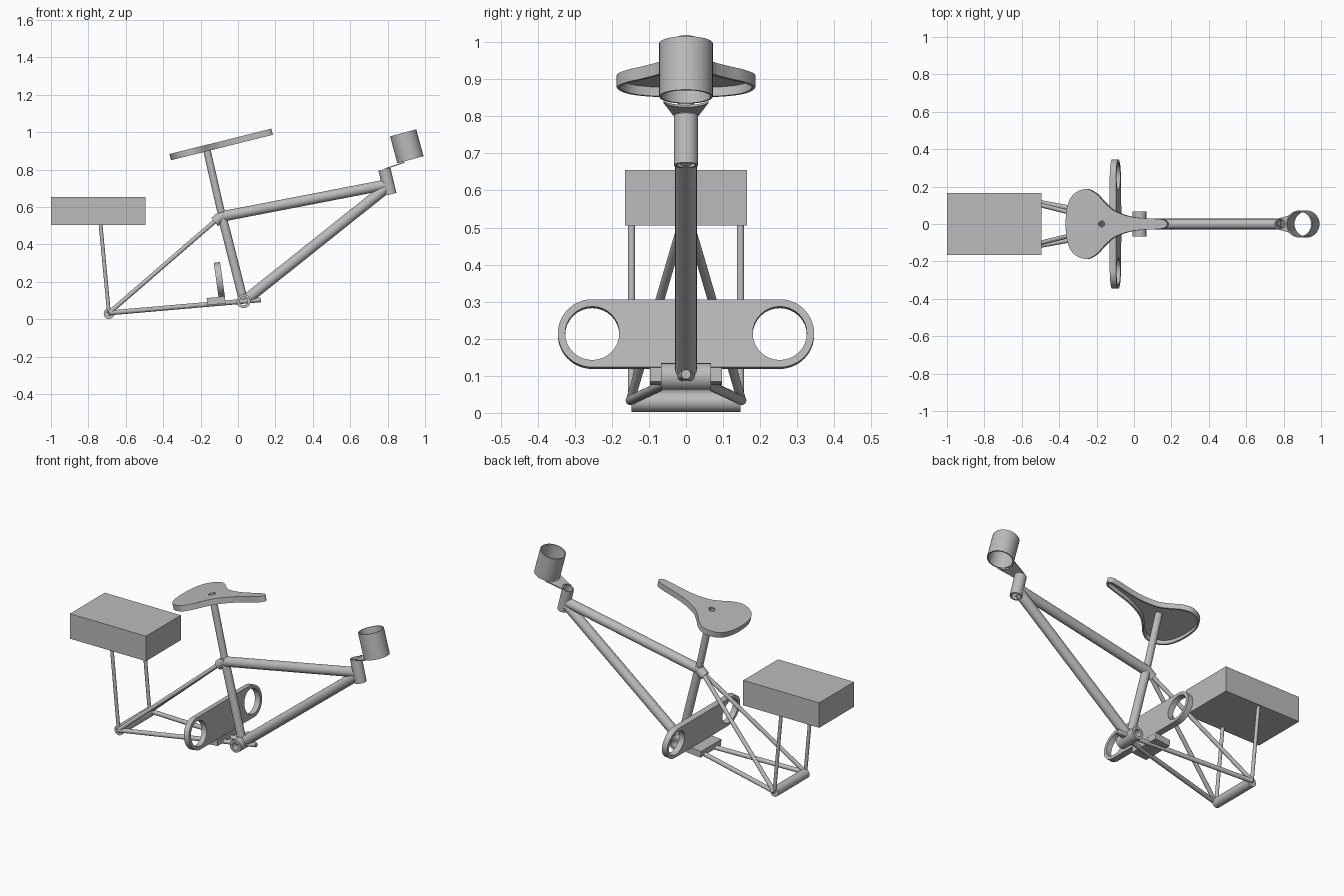
import bpy
import bmesh
from math import sin, cos, pi, radians
from mathutils import Vector, Matrix

default = bpy.data.objects.get("Cube")
if default:
    bpy.data.objects.remove(default)

grey = bpy.data.materials.new("plain grey")
grey.use_nodes = True
colour = (0.5, 0.5, 0.5, 1)
grey.diffuse_color = colour
grey.node_tree.nodes["Principled BSDF"].inputs["Base Color"].default_value = colour


def circle(r, u=0, v=0, n=32, start=0, end=2 * pi):
    """Points on a circle, or on an arc when start and end are given."""
    full = abs(end - start) > 6.28
    steps = n if full else n - 1
    return [(u + r * cos(start + (end - start) * i / steps),
             v + r * sin(start + (end - start) * i / steps)) for i in range(n)]


def finish(name, mesh, matrix):
    bm = bmesh.new()
    bm.from_mesh(mesh)
    bmesh.ops.remove_doubles(bm, verts=bm.verts, dist=0.00005)
    bmesh.ops.recalc_face_normals(bm, faces=bm.faces)
    bm.to_mesh(mesh)
    bm.free()
    mesh.transform(matrix)
    mesh.shade_smooth()
    mesh.set_sharp_from_angle(angle=radians(30))
    mesh.materials.clear()
    mesh.materials.append(grey)
    obj = bpy.data.objects.new(name, mesh)
    bpy.context.collection.objects.link(obj)
    return obj


def plate(name, loops, depth, matrix):
    """Extrude a flat outline; inner loops become holes."""
    curve = bpy.data.curves.new(name, 'CURVE')
    curve.dimensions = '2D'
    curve.fill_mode = 'BOTH'
    curve.extrude = depth / 2
    for loop in loops:
        spline = curve.splines.new('POLY')
        spline.points.add(len(loop) - 1)
        for point, (u, v) in zip(spline.points, loop):
            point.co = (u, v, 0, 1)
        spline.use_cyclic_u = True
    temp = bpy.data.objects.new(name + " outline", curve)
    bpy.context.collection.objects.link(temp)
    graph = bpy.context.evaluated_depsgraph_get()
    mesh = bpy.data.meshes.new_from_object(temp.evaluated_get(graph))
    bpy.data.objects.remove(temp)
    bpy.data.curves.remove(curve)
    return finish(name, mesh, matrix)


def tube(name, p, q, r, inner=None):
    """Round bar between two points, hollow if an inner radius is given."""
    p, q = Vector(p), Vector(q)
    axis = q - p
    matrix = Matrix.Translation((p + q) / 2) @ axis.to_track_quat('Z', 'Y').to_matrix().to_4x4()
    loops = [circle(r)] + ([circle(inner)] if inner else [])
    return plate(name, loops, axis.length, matrix)


def box(name, centre, size, tilt=0):
    bm = bmesh.new()
    bmesh.ops.create_cube(bm, size=1, matrix=Matrix.Diagonal((*size, 1)))
    mesh = bpy.data.meshes.new(name)
    bm.to_mesh(mesh)
    bm.free()
    return finish(name, mesh, placed(centre, tilt))


def placed(centre, tilt):
    """Move to centre, leaning back by tilt degrees."""
    return Matrix.Translation(centre) @ Matrix.Rotation(radians(-tilt), 4, 'Y')


def smooth_loop(points, steps=5):
    """Closed Catmull-Rom loop."""
    out = []
    n = len(points)
    for i in range(n):
        a, b, c, d = (Vector(points[(i + k) % n]) for k in (-1, 0, 1, 2))
        for s in range(steps):
            t = s / steps
            out.append(0.5 * (2 * b + (c - a) * t + (2 * a - 5 * b + 4 * c - d) * t ** 2
                              + (3 * b - a - 3 * c + d) * t ** 3))
    return out


def inset(loop, amount):
    """Offset a clockwise loop inwards."""
    out = []
    for i, p in enumerate(loop):
        d = (loop[(i + 1) % len(loop)] - loop[i - 1]).normalized()
        out.append(p + Vector((d.y, -d.x)) * amount)
    return out


# Main frame
bracket = Vector((0.03, 0, 0.097))
joint = Vector((-0.085, 0, 0.55))
saddle = Vector((-0.172, 0, 0.932))
tube("seat_tube", bracket, joint + Vector((-0.005, 0, 0.02)), 0.024)
tube("seat_post", joint, saddle - Vector((0, 0, 0.003)), 0.02, 0.016)
tube("top_tube", joint, (0.785, 0, 0.718), 0.028)
tube("down_tube", (0.05, 0, 0.11), (0.79, 0, 0.7), 0.029)
tube("bottom_bracket", (0.03, -0.068, 0.097), (0.03, 0.068, 0.097), 0.037, 0.022)
tube("stay_collar", (-0.125, 0, 0.52), (-0.075, 0, 0.562), 0.028)

# Rear triangle, rack legs and axle
tube("rear_axle", (-0.69, -0.147, 0.03), (-0.69, 0.147, 0.03), 0.028)
for side, label in ((1, "back"), (-1, "front")):
    end = (-0.69, side * 0.15, 0.034)
    tube("seat_stay_" + label, end, (-0.1, 0, 0.545), 0.012)
    tube("chain_stay_" + label, end, (0.12, 0, 0.104), 0.013)
    tube("rack_leg_" + label, (-0.69, side * 0.147, 0.034), (-0.735, side * 0.147, 0.51), 0.01)
box("rear_box", (-0.748, 0, 0.58), (0.505, 0.33, 0.15))

# Foot block and slotted cross plate
box("foot_block", (-0.117, 0, 0.099), (0.098, 0.194, 0.038), 5)
slot = circle(0.0925, 0.253, 0, start=-pi / 2, end=pi / 2)
slot += circle(0.0925, -0.253, 0, start=pi / 2, end=1.5 * pi)
upright = Matrix(((0, 0, 1), (1, 0, 0), (0, 1, 0))).to_4x4()
plate("cross_plate", [slot, circle(0.073, 0.253), circle(0.073, -0.253)], 0.034,
      placed((-0.1, 0, 0.2125), 8) @ upright)

# Head tube, cup and the thin bracket joining them
tube("head_tube", (0.815, 0, 0.668), (0.783, 0, 0.802), 0.033, 0.026)
tube("front_cup", (0.922, 0, 0.853), (0.883, 0, 0.997), 0.0725, 0.066)
link = circle(0.033, 0, 0, 10, -pi / 2, pi / 2)
link += circle(0.07, 0.146, 0, 14, pi * 0.66, pi * 1.34)
plate("cup_bracket", [link], 0.006, placed((0.783, 0, 0.803), 19))

# Saddle: a top skin with a post hole and a thin hanging rim
half = [(-0.355, 0.1), (-0.32, 0.162), (-0.255, 0.187), (-0.2, 0.16), (-0.155, 0.112),
        (-0.1, 0.067), (0, 0.036), (0.14, 0.026), (0.17, 0.015)]
profile = [(-0.366, 0)] + half + [(0.178, 0)] + [(x, -y) for x, y in reversed(half)]
outline = smooth_loop([((x - saddle.x) / cos(radians(14)), y) for x, y in profile])
for name, hole, depth in (("saddle_top", circle(0.02), 0.009),
                          ("saddle_rim", inset(outline, 0.009), 0.034)):
    plate(name, [outline, hole], depth,
          placed(saddle, 14) @ Matrix.Translation((0, 0, -depth / 2)))
